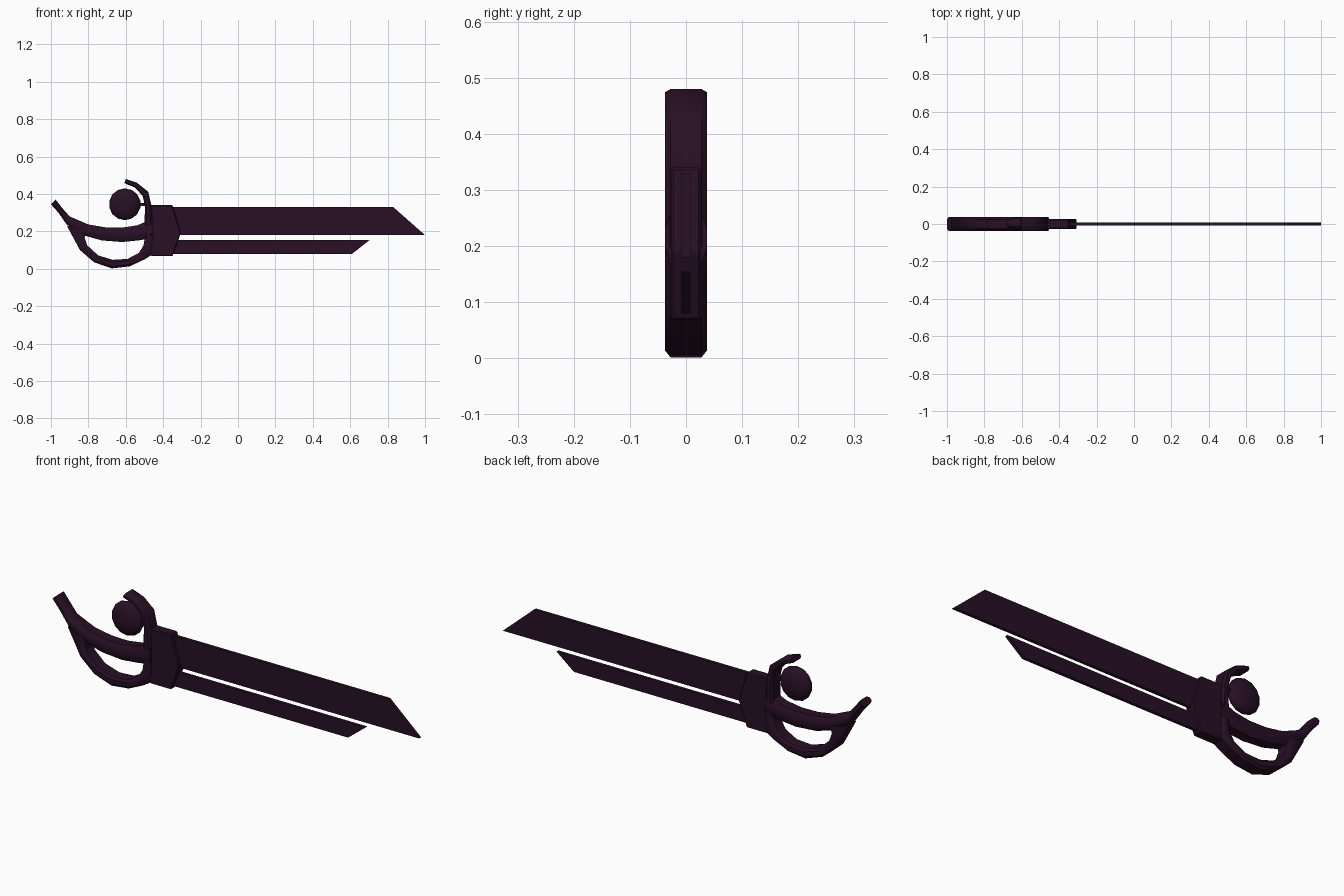
import bpy, bmesh, math
from mathutils import Vector

cube = bpy.data.objects.get("Cube")
if cube:
    bpy.data.objects.remove(cube, do_unlink=True)

dark = bpy.data.materials.new("dark_plum")
dark.use_nodes = True
colour = (0.021, 0.005, 0.019, 1)
dark.diffuse_color = colour
dark.node_tree.nodes["Principled BSDF"].inputs["Base Color"].default_value = colour


def finish(name, bm, angle=None):
    """Turn a bmesh into a coloured object, optionally smooth below an angle."""
    bmesh.ops.recalc_face_normals(bm, faces=bm.faces[:])
    mesh = bpy.data.meshes.new(name)
    bm.to_mesh(mesh)
    bm.free()
    mesh.materials.append(dark)
    obj = bpy.data.objects.new(name, mesh)
    bpy.context.scene.collection.objects.link(obj)
    if angle:
        bpy.ops.object.select_all(action='DESELECT')
        obj.select_set(True)
        bpy.context.view_layer.objects.active = obj
        bpy.ops.object.shade_smooth_by_angle(angle=math.radians(angle))
    return obj


def plate(name, outline, half):
    """Extrude an x-z outline symmetrically along y."""
    bm = bmesh.new()
    rings = [[bm.verts.new((x, y, z)) for x, z in outline] for y in (-half, half)]
    n = len(outline)
    for ring in rings:
        bm.faces.new(ring)
    for i in range(n):
        j = (i + 1) % n
        bm.faces.new((rings[0][i], rings[0][j], rings[1][j], rings[1][i]))
    return finish(name, bm)


def band(name, stations, half, section):
    """Loft a rounded section between pairs of outer and inner edge points."""
    bm = bmesh.new()
    rings = []
    for xo, zo, xi, zi in stations:
        outer, inner = Vector((xo, 0, zo)), Vector((xi, 0, zi))
        mid, arm = (outer + inner) / 2, (outer - inner) / 2
        rings.append([bm.verts.new(mid + arm * t + Vector((0, y * half, 0)))
                      for y, t in section])
    n = len(section)
    for a, b in zip(rings, rings[1:]):
        for i in range(n):
            j = (i + 1) % n
            bm.faces.new((a[i], a[j], b[j], b[i]))
    bm.faces.new(rings[0])
    bm.faces.new(rings[-1])
    return finish(name, bm, 40)


def octagon(y, t):
    return [(1, -t), (1, t), (y, 1), (-y, 1), (-1, t), (-1, -t), (-y, -1), (y, -1)]


# Twin blades
plate("upper_blade", [(-0.42, 0.18), (1, 0.18), (0.83, 0.33), (-0.42, 0.33)], 0.008)
plate("lower_blade", [(-0.42, 0.08), (0.61, 0.08), (0.705, 0.155), (-0.42, 0.155)], 0.008)

# Blade collar with a pointed front edge
collar = plate("blade_collar", [(-0.465, 0.068), (-0.35, 0.068), (-0.306, 0.19),
                                (-0.35, 0.34), (-0.465, 0.34)], 0.026)
bevel = collar.modifiers.new("edge_bevel", 'BEVEL')
bevel.width = 0.004
bevel.segments = 1

# Curved grip sweeping up into the pommel tip
band("grip", [(-0.975, 0.37, -1, 0.345), (-0.94, 0.325, -0.96, 0.30),
              (-0.90, 0.28, -0.915, 0.235), (-0.80, 0.237, -0.83, 0.18),
              (-0.71, 0.222, -0.73, 0.152), (-0.62, 0.22, -0.62, 0.143),
              (-0.54, 0.232, -0.53, 0.152), (-0.46, 0.265, -0.455, 0.165)],
     0.037, octagon(0.65, 0.4))

# Knuckle bow joining the grip to the collar
band("knuckle_bow", [(-0.915, 0.23, -0.81, 0.20), (-0.88, 0.165, -0.82, 0.165),
                     (-0.845, 0.10, -0.806, 0.125), (-0.77, 0.035, -0.748, 0.072),
                     (-0.675, 0.002, -0.67, 0.048), (-0.58, 0.013, -0.59, 0.053),
                     (-0.50, 0.05, -0.53, 0.085), (-0.46, 0.075, -0.505, 0.125),
                     (-0.455, 0.17, -0.495, 0.185)],
     0.037, octagon(0.75, 0.5))

# Hook curling over the orb
band("orb_hook", [(-0.455, 0.16, -0.50, 0.16), (-0.458, 0.25, -0.50, 0.25),
                  (-0.462, 0.335, -0.497, 0.335), (-0.48, 0.412, -0.51, 0.39),
                  (-0.54, 0.46, -0.552, 0.435), (-0.60, 0.48, -0.608, 0.458)],
     0.037, octagon(0.75, 0.5))

# Flattened orb and its small peg
bm = bmesh.new()
bmesh.ops.create_uvsphere(bm, u_segments=14, v_segments=10, radius=0.085)
for v in bm.verts:
    x, y, z = v.co
    v.co = (x - 0.605, z * 0.43, y + 0.345)
finish("orb", bm, 40)
plate("orb_peg", [(-0.54, 0.337), (-0.48, 0.337), (-0.48, 0.352), (-0.54, 0.352)], 0.008)
